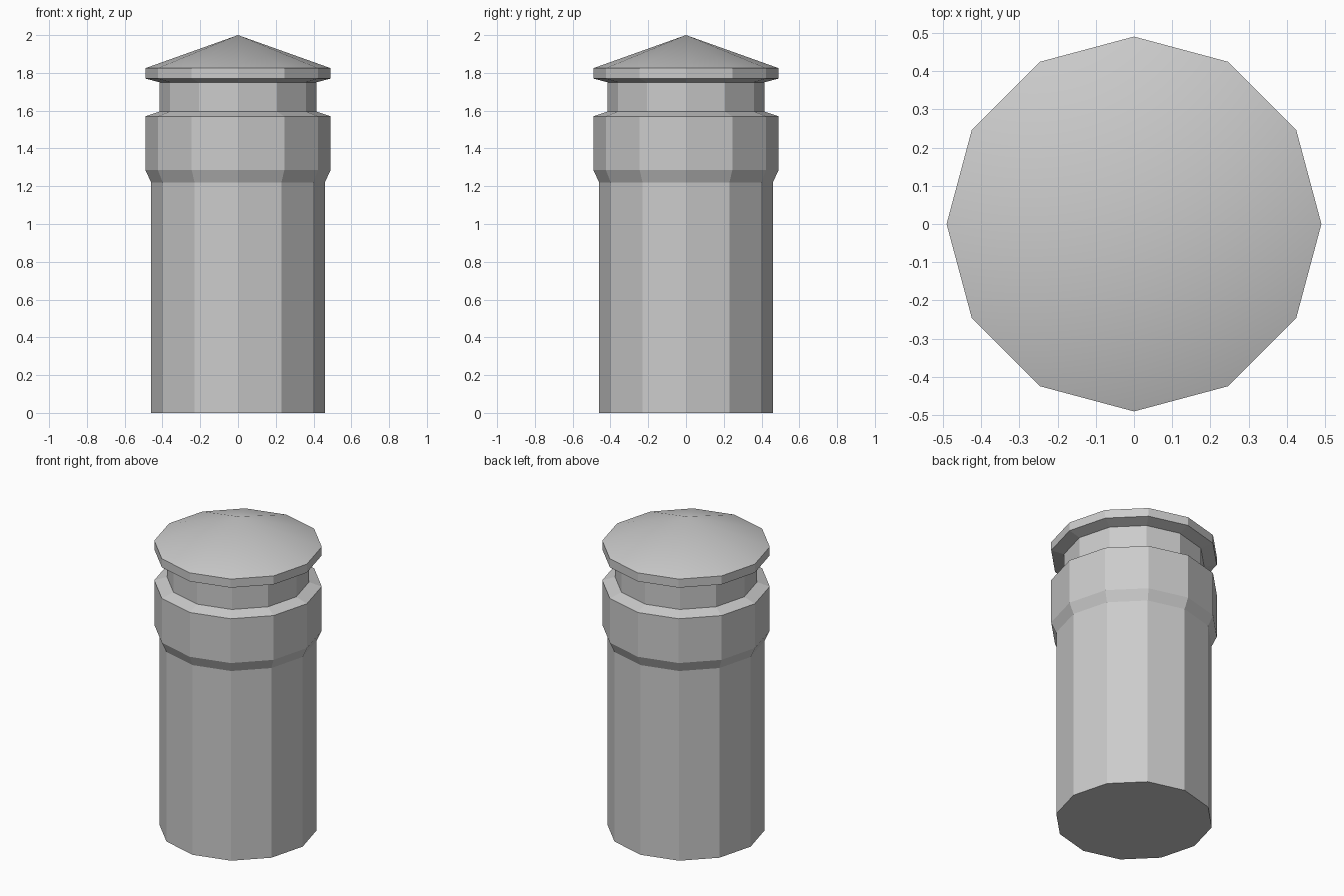
import bpy, bmesh
from math import cos, sin, tau

if "Cube" in bpy.data.objects:
    bpy.data.objects.remove(bpy.data.objects["Cube"])

SIDES = 12


def lathe(name, profile, close_bottom=False, apex=None):
    """Turn (radius, z) points into a 12-sided shell; the apex makes a smooth cone."""
    bm = bmesh.new()
    rings = [[bm.verts.new((r * cos(tau * i / SIDES), r * sin(tau * i / SIDES), z))
              for i in range(SIDES)] for r, z in profile]
    for low, high in zip(rings, rings[1:]):
        for i in range(SIDES):
            j = (i + 1) % SIDES
            bm.faces.new((low[i], low[j], high[j], high[i]))
    if close_bottom:
        bm.faces.new(rings[0][::-1])
    if apex is not None:
        tip = bm.verts.new((0, 0, apex))
        for i in range(SIDES):
            face = bm.faces.new((rings[-1][i], rings[-1][(i + 1) % SIDES], tip))
            face.smooth = True
    mesh = bpy.data.meshes.new(name)
    bm.to_mesh(mesh)
    bm.free()
    obj = bpy.data.objects.new(name, mesh)
    bpy.context.collection.objects.link(obj)
    return obj


# Shaft, flared collar and narrow neck
lathe("bollard_body",
      [(0.46, 0), (0.46, 1.22), (0.49, 1.285), (0.49, 1.57), (0.415, 1.595), (0.415, 1.75)],
      close_bottom=True)

# Cap: sloped underside, thin rim and conical top
lathe("bollard_cap", [(0.415, 1.75), (0.49, 1.77), (0.49, 1.825)], apex=2.0)
